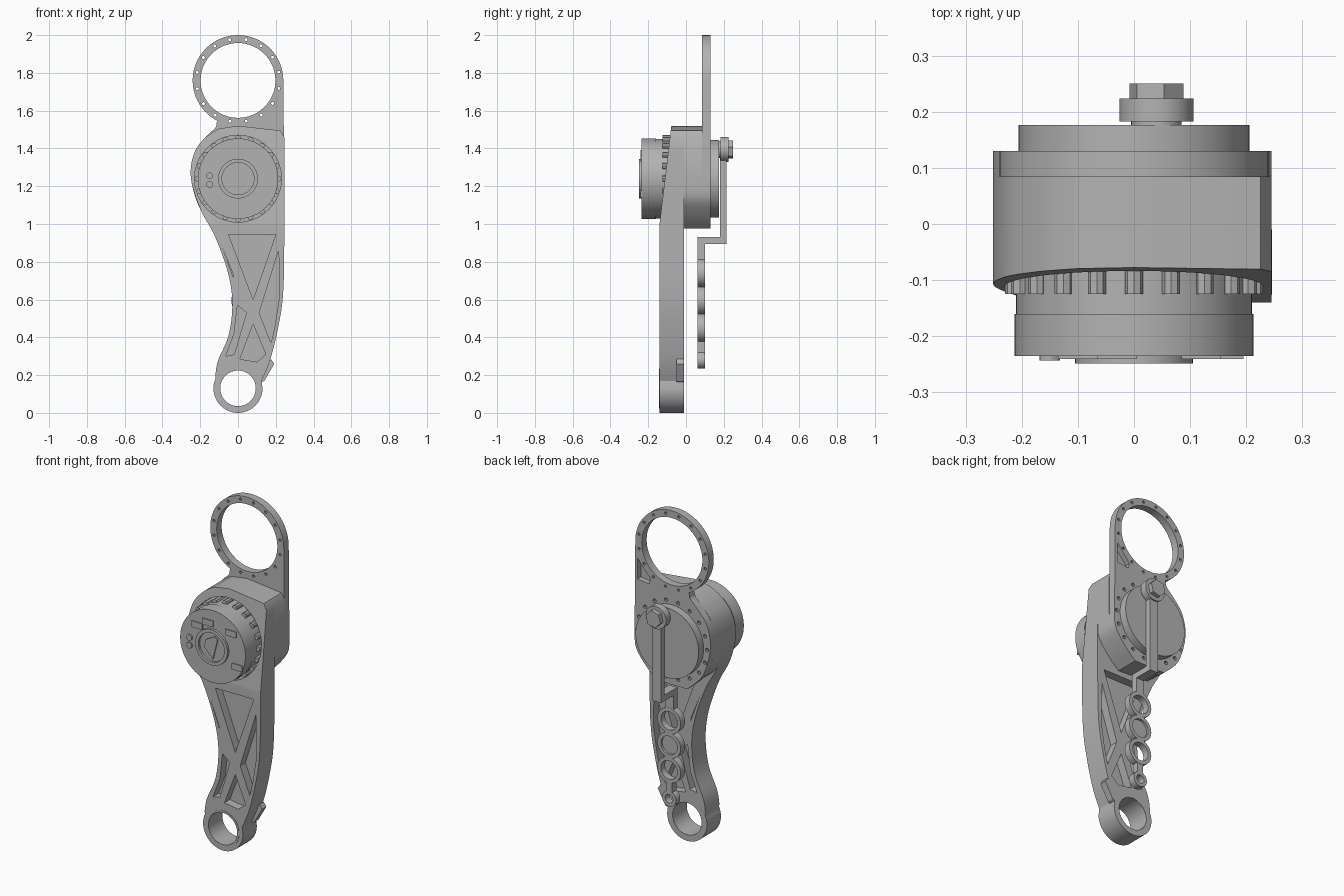
import bpy, bmesh, math
from mathutils import Vector

cube = bpy.data.objects.get("Cube")
if cube:
    bpy.data.objects.remove(cube)

grey = bpy.data.materials.new("machined grey")
grey.use_nodes = True
COLOR = (0.45, 0.45, 0.45, 1)
grey.diffuse_color = COLOR
grey.node_tree.nodes["Principled BSDF"].inputs["Base Color"].default_value = COLOR


def circle(x, z, r, n=48, start=0.0):
    return [(x + r * math.cos(start + math.tau * i / n),
             z + r * math.sin(start + math.tau * i / n)) for i in range(n)]


def arc(x, z, r, a, b, n=24):
    """Arc from angle a to b in degrees."""
    angles = [math.radians(a + (b - a) * i / n) for i in range(n + 1)]
    return [(x + r * math.cos(t), z + r * math.sin(t)) for t in angles]


def smooth(points, steps=5):
    """Smooth path through the given points."""
    p = [Vector(q) for q in points]
    p = [p[0]] + p + [p[-1]]
    out = []
    for a, b, c, d in zip(p, p[1:], p[2:], p[3:]):
        for i in range(steps):
            t = i / steps
            v = (b * 2 + (c - a) * t + (a * 2 - b * 5 + c * 4 - d) * t ** 2
                 + (b * 3 - a - c * 3 + d) * t ** 3) / 2
            out.append(tuple(v))
    return out + [tuple(p[-1])]


def bolt_circle(x, z, r, size, count, start=0.0):
    return [circle(px, pz, size, 10) for px, pz in circle(x, z, r, count, start)]


def finish(obj):
    obj.data.materials.clear()
    obj.data.materials.append(grey)
    bpy.ops.object.select_all(action='DESELECT')
    obj.select_set(True)
    bpy.context.view_layer.objects.active = obj
    bpy.ops.object.shade_smooth_by_angle(angle=math.radians(30))
    return obj


def plate(name, outline, y0, y1, holes=(), edit=None):
    """Flat x-z outline with holes, extruded from y0 to y1."""
    curve = bpy.data.curves.new(name, 'CURVE')
    curve.dimensions = '2D'
    curve.fill_mode = 'BOTH'
    curve.extrude = (y1 - y0) / 2
    for loop in [outline, *holes]:
        spline = curve.splines.new('POLY')
        spline.points.add(len(loop) - 1)
        for pt, (x, z) in zip(spline.points, loop):
            pt.co = (x, z, 0, 1)
        spline.use_cyclic_u = True
    temp = bpy.data.objects.new(name + " outline", curve)
    bpy.context.collection.objects.link(temp)
    graph = bpy.context.evaluated_depsgraph_get()
    mesh = bpy.data.meshes.new_from_object(temp.evaluated_get(graph))
    bpy.data.objects.remove(temp)
    bm = bmesh.new()
    bm.from_mesh(mesh)
    bmesh.ops.remove_doubles(bm, verts=bm.verts, dist=1e-5)
    for v in bm.verts:
        x, z, d = v.co
        v.co = (x, (y0 + y1) / 2 - d, z)
    if edit:
        edit(bm)
    bmesh.ops.recalc_face_normals(bm, faces=bm.faces)
    bm.to_mesh(mesh)
    bm.free()
    obj = bpy.data.objects.new(name, mesh)
    bpy.context.collection.objects.link(obj)
    return finish(obj)


def box(name, x0, x1, y0, y1, z0, z1):
    return plate(name, [(x0, z0), (x1, z0), (x1, z1), (x0, z1)], y0, y1)


def slant_front(bm):
    """Lean the front of the housing back above the leg."""
    bmesh.ops.bisect_plane(bm, geom=bm.verts[:] + bm.edges[:] + bm.faces[:],
                           plane_co=(0, 0, 1), plane_no=(0, 0, 1))
    for v in bm.verts:
        if v.co.y < -0.1 and v.co.z > 1:
            v.co.y += (v.co.z - 1) * 0.12


MZ, RZ, LZ = 1.24, 1.76, 0.13   # motor, top ring and lower ring heights

# Leg and housing front: one frame with pockets, motor bowl and lower bore
top_edge = [(-0.25, 1.25), (-0.23, 1.38), (-0.17, 1.46), (-0.1, 1.505)]
left_side = smooth([(-0.12, 0.2), (-0.105, 0.28), (-0.05, 0.41), (-0.03, 0.57),
                    (-0.05, 0.73), (-0.12, 0.93), (-0.2, 1.08)] + top_edge)
right_side = smooth([(0.245, 1.46), (0.245, 0.9), (0.238, 0.62),
                     (0.21, 0.44), (0.17, 0.28), (0.125, 0.17)])
body = left_side + [(0, 1.52), (0.225, 1.495)] + right_side + arc(0, LZ, 0.13, 0, -205)
pockets = [
    [(-0.05, 0.945), (0.2, 0.945), (0.08, 0.6)],
    [(-0.085, 0.88), (0.045, 0.53), (-0.02, 0.31), (-0.065, 0.3),
     (-0.02, 0.42), (-0.003, 0.57), (-0.025, 0.73)],
    [(0.215, 0.86), (0.112, 0.53), (0.175, 0.37), (0.195, 0.46), (0.22, 0.62)],
    [(0.08, 0.47), (0.147, 0.31), (0.1, 0.27), (0.01, 0.285)],
]
plate("leg_frame", body, -0.14, -0.01,
      pockets + [circle(0, MZ, 0.23, 64), circle(0, LZ, 0.095)], slant_front)
plate("leg_web", [(-0.09, 0.96), (-0.04, 0.73), (-0.018, 0.57), (-0.035, 0.41),
                  (-0.085, 0.28), (0.16, 0.27), (0.2, 0.44), (0.23, 0.62),
                  (0.235, 0.95)], -0.09, -0.06)
plate("lower_bushing", circle(0, LZ, 0.106), -0.142, -0.012, [circle(0, LZ, 0.094)])
plate("leg_tab", [(0.12, 0.16), (0.14, 0.17), (0.192, 0.26), (0.175, 0.285),
                  (0.15, 0.25)], -0.05, -0.01)

# Rear housing, open at its lower right
left_rear = smooth([(-0.1, 0.985), (-0.2, 1.08)] + top_edge)
lower_right = smooth([(0.245, 1.22), (0.235, 1.13), (0.17, 1.04), (0.1, 0.975)])
plate("rear_housing", left_rear + [(0, 1.52), (0.225, 1.495), (0.245, 1.46)]
      + lower_right, -0.01, 0.086)

# Top ring and back plate in two layers, with a pocket in the back one
ring_plate = (arc(0, RZ, 0.24, 0, 243, 48) + smooth([(-0.115, 1.53), (-0.12, 1.51),
              (-0.17, 1.46), (-0.23, 1.38), (-0.25, 1.25), (-0.2, 1.08), (-0.1, 0.975)])
              + lower_right[::-1])
ring_holes = [circle(0, RZ, 0.198, 64)] + bolt_circle(0, RZ, 0.22, 0.008, 16, 0.2)
back_holes = bolt_circle(0, MZ, 0.229, 0.011, 18)
web_pocket = [(0.225, 1.54), (0.225, 1.66), (0.2, 1.63), (0.14, 1.56), (0.15, 1.53)]
plate("ring_plate_front", ring_plate, 0.084, 0.1, ring_holes)
plate("ring_plate_back", ring_plate, 0.1, 0.13, ring_holes + back_holes + [web_pocket])

# Motor: body, seam, cap and face details
plate("motor_rear", circle(0, MZ, 0.21, 64), -0.16, 0)
plate("motor_body", circle(0, MZ, 0.213, 64), -0.235, -0.16)
plate("motor_cap", circle(0, MZ, 0.105), -0.249, -0.23, [circle(0, MZ, 0.085)])
plate("cap_key", [(-0.055, 1.23), (-0.04, 1.275), (0.02, 1.305), (0.035, 1.29),
                  (0.005, 1.17)], -0.242, -0.23)
for i, (x, z) in enumerate(circle(0, MZ, 0.214, 20)):
    plate(f"motor_stud_{i + 1}", circle(x, z, 0.016, 8), -0.125, -0.01)
for i, z in enumerate((1.255, 1.21)):
    plate(f"motor_port_{i + 1}", circle(-0.15, z, 0.018, 12), -0.243, -0.23)
for i, (x, z) in enumerate(((-0.03, 1.375), (-0.1, 1.34), (0.12, 1.35), (0.16, 1.16))):
    box(f"motor_block_{i + 1}", x - 0.035, x + 0.035, -0.241, -0.23, z - 0.018, z + 0.018)

# Back cover
plate("back_cover", circle(0, MZ, 0.206, 64), 0.12, 0.176)

# Crank lever with pivot and stepped strap
LX = 0.04
plate("pivot_washer", circle(LX, 1.395, 0.066), 0.183, 0.224)
plate("pivot_shaft", circle(LX, 1.395, 0.045), 0.17, 0.19)
plate("pivot_bolt", circle(LX, 1.395, 0.05, 6, 0.25), 0.22, 0.25)
box("lever_strap", LX - 0.027, LX + 0.027, 0.18, 0.215, 0.895, 1.4)
box("lever_step", LX - 0.027, LX + 0.027, 0.062, 0.2, 0.895, 0.93)
box("lever_drop", LX - 0.027, LX + 0.027, 0.062, 0.1, 0.8, 0.92)
box("lever_neck", LX - 0.02, LX + 0.02, 0.062, 0.1, 0.315, 0.39)

# Chain of rings at the lever's end
for i, (z, r, hole) in enumerate(((0.74, 0.076, 0.054), (0.595, 0.076, 0.054),
                                  (0.45, 0.076, 0.054), (0.28, 0.045, 0.025))):
    plate(f"lever_ring_{i + 1}", circle(LX, z, r, 32), 0.061, 0.101,
          [circle(LX, z, hole, 32)])
plate("lever_ring_disc", circle(LX, 0.595, 0.058, 32), 0.075, 0.088)
